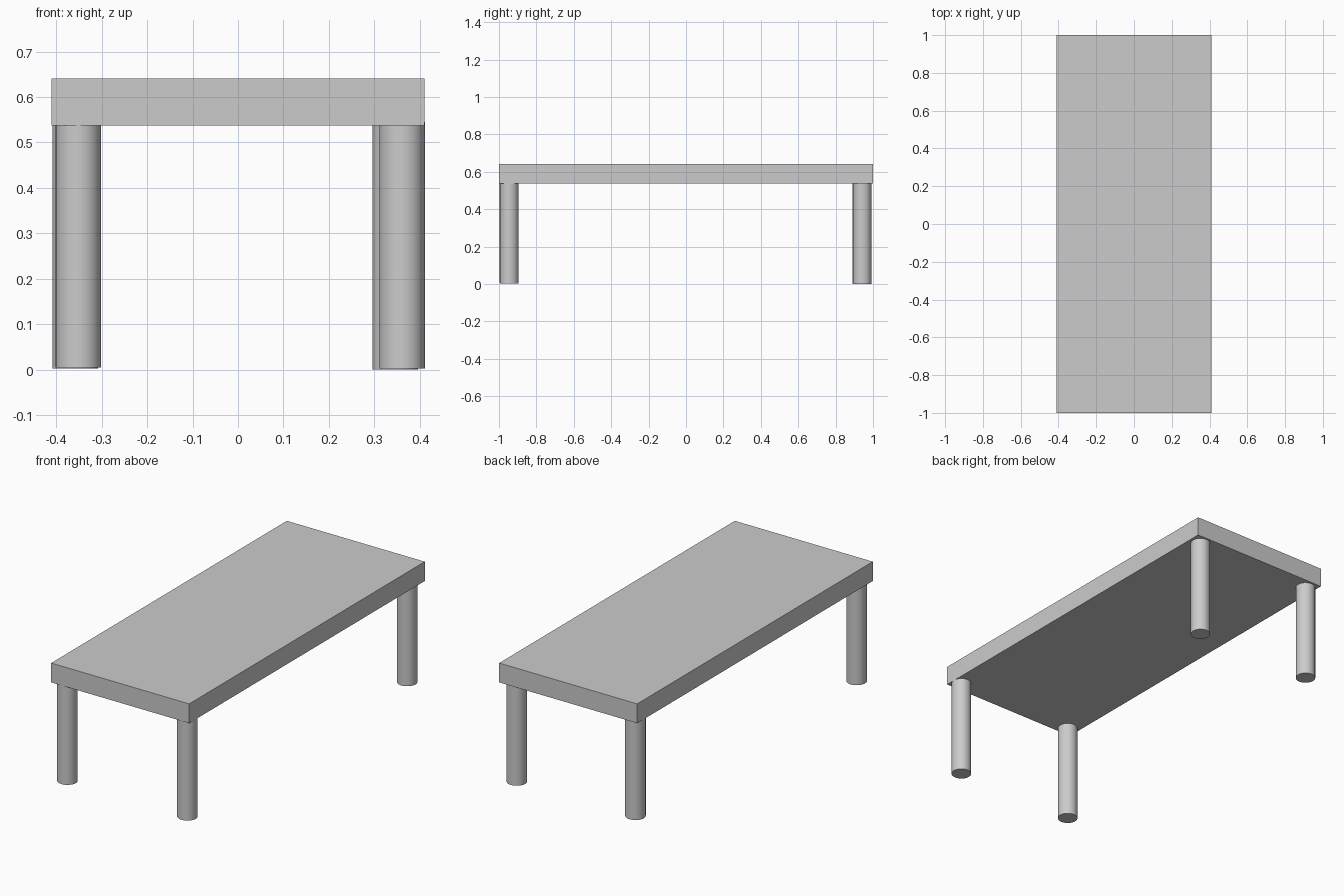
import bpy
import math

cube = bpy.data.objects.get("Cube")
if cube:
    bpy.data.objects.remove(cube, do_unlink=True)

# One plain grey for the whole table
grey = bpy.data.materials.new("light_grey")
grey.use_nodes = True
colour = (0.6, 0.6, 0.6, 1)
grey.diffuse_color = colour
grey.node_tree.nodes["Principled BSDF"].inputs["Base Color"].default_value = colour

HALF_WIDTH = 0.41
UNDERSIDE, TOP = 0.537, 0.641
LEG_RADIUS = 0.05
LEG_TOP = 0.545


def finish(name):
    obj = bpy.context.object
    obj.name = name
    obj.data.name = name
    obj.data.materials.append(grey)
    return obj


# Table top slab
bpy.ops.mesh.primitive_cube_add(size=1, location=(0, 0, (UNDERSIDE + TOP) / 2))
slab = finish("table_top")
slab.scale = (2 * HALF_WIDTH, 2, TOP - UNDERSIDE)
bpy.ops.object.transform_apply(location=False, rotation=False, scale=True)


# Round legs, each set slightly differently under its corner
def leg(name, x, y, foot):
    bpy.ops.mesh.primitive_cylinder_add(
        vertices=48, radius=LEG_RADIUS, depth=LEG_TOP - foot,
        location=(x, y, (LEG_TOP + foot) / 2))
    finish(name)
    bpy.ops.object.shade_smooth_by_angle(angle=math.radians(30))


leg("front_right_leg", -0.351, -0.947, 0.005)
leg("front_left_leg", 0.361, -0.945, 0.003)
leg("back_right_leg", -0.358, 0.94, 0.003)
leg("back_left_leg", 0.346, 0.942, 0)
